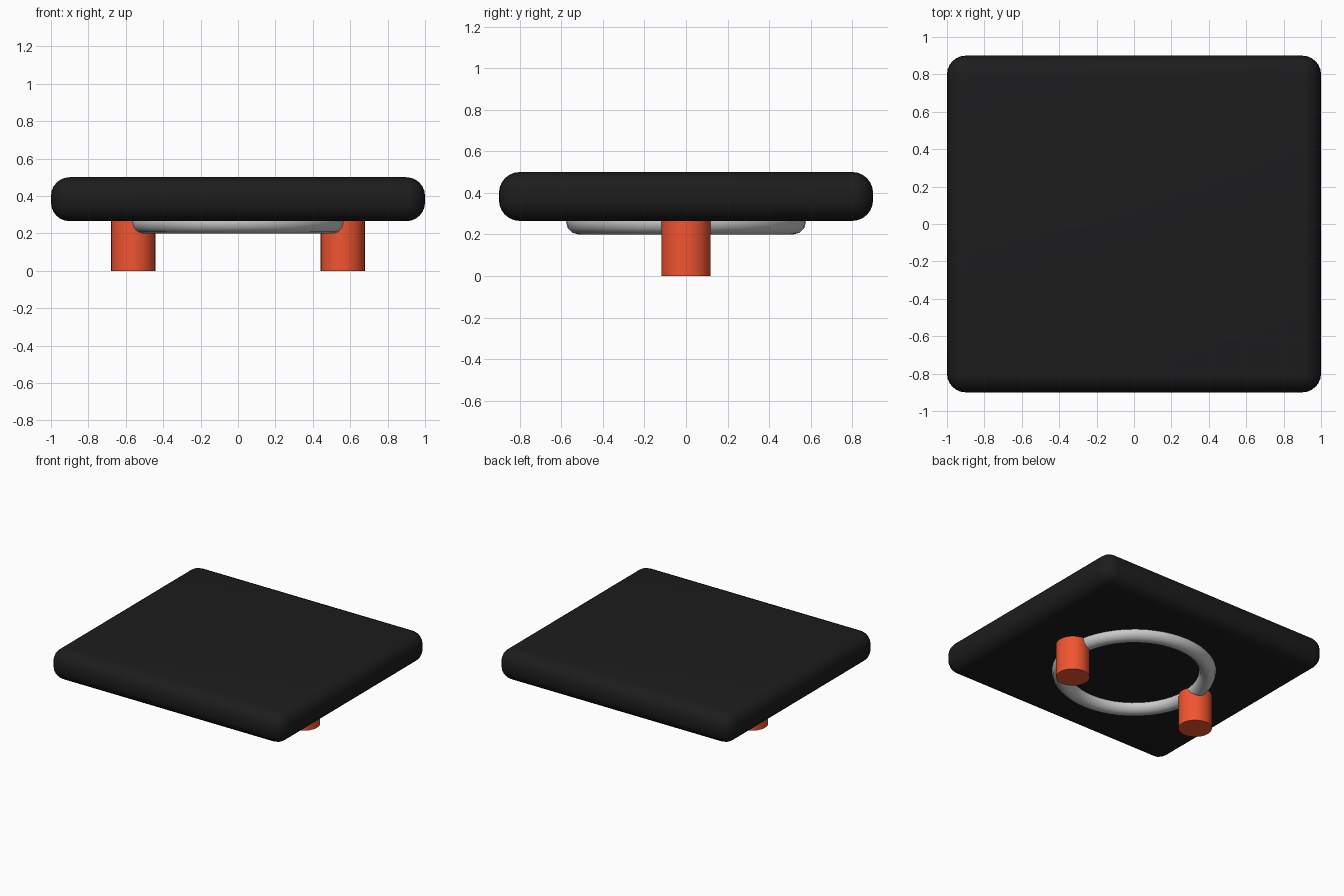
import bpy

if "Cube" in bpy.data.objects:
    bpy.data.objects.remove(bpy.data.objects["Cube"])


def paint(obj, name, color):
    mat = bpy.data.materials.get(name) or bpy.data.materials.new(name)
    mat.diffuse_color = color
    mat.use_nodes = True
    mat.node_tree.nodes["Principled BSDF"].inputs["Base Color"].default_value = mat.diffuse_color
    obj.data.materials.append(mat)


def finish(name, angle=0.7):
    obj = bpy.context.object
    obj.name = name
    bpy.ops.object.shade_smooth_by_angle(angle=angle)
    return obj


# Rounded slab
bpy.ops.mesh.primitive_cube_add(size=1, location=(0, 0, 0.3825))
slab = bpy.context.object
slab.scale = (2, 1.8, 0.235)
bpy.ops.object.transform_apply(location=False, rotation=False, scale=True)
bevel = slab.modifiers.new("rounding", 'BEVEL')
bevel.width = 0.1
bevel.segments = 6
bevel.limit_method = 'NONE'
bpy.ops.object.modifier_apply(modifier=bevel.name)
finish("slab")
paint(slab, "black", (0.012, 0.012, 0.013, 1))

# Ring half sunk into the underside
bpy.ops.mesh.primitive_torus_add(major_radius=0.517, minor_radius=0.06,
                                 major_segments=48, minor_segments=12,
                                 location=(0, 0, 0.26))
finish("ring")

# Two round feet
for side, label in ((-1, "left"), (1, "right")):
    bpy.ops.mesh.primitive_cylinder_add(vertices=32, radius=0.118, depth=0.28,
                                        location=(side * 0.56, 0, 0.14))
    paint(finish(label + "_foot"), "orange", (0.88, 0.09, 0.03, 1))
